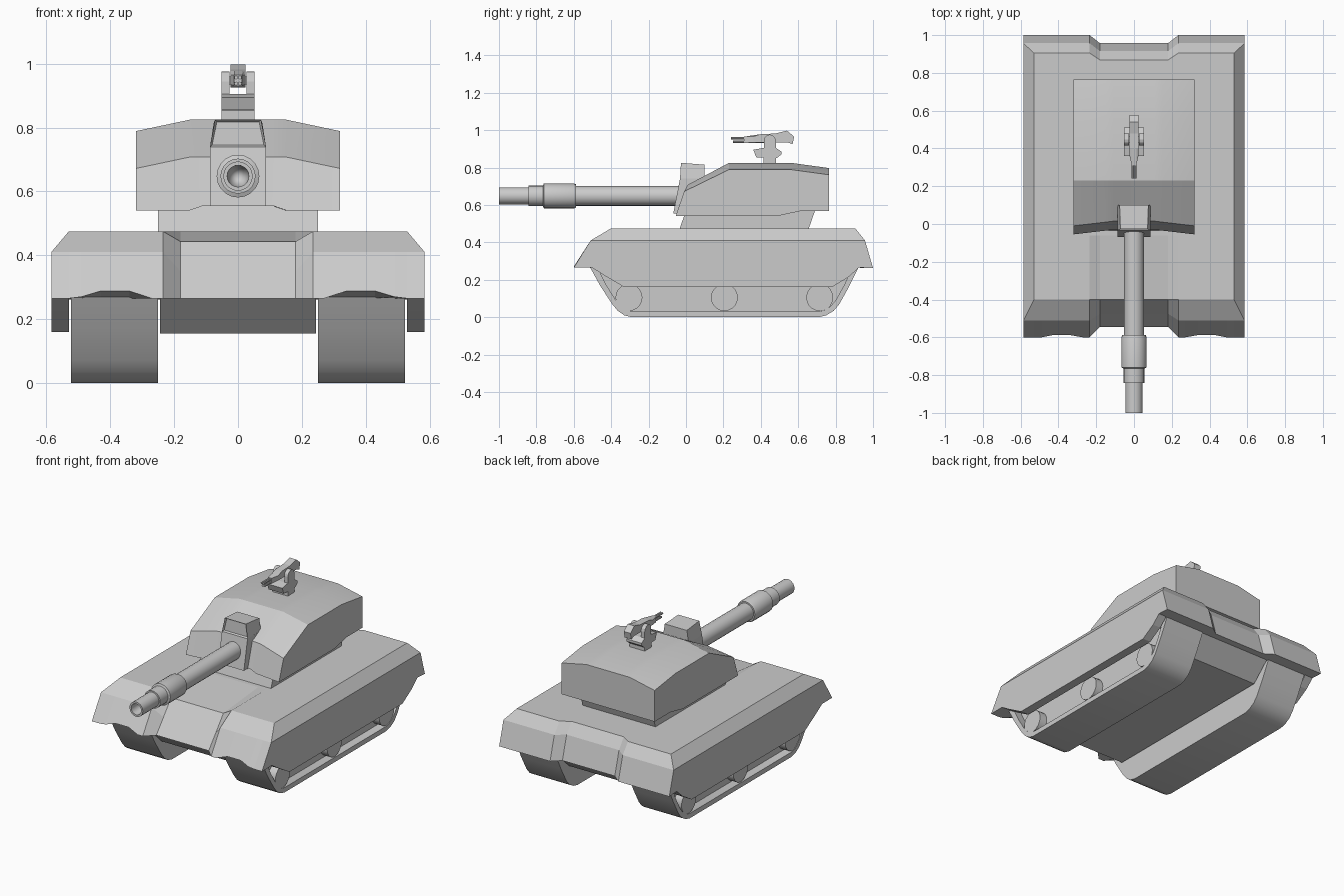
import bpy, bmesh, math


def finish(name, bm, mirror=False, smooth=None):
    bmesh.ops.remove_doubles(bm, verts=bm.verts, dist=0.0005)
    bmesh.ops.recalc_face_normals(bm, faces=bm.faces)
    me = bpy.data.meshes.new(name)
    bm.to_mesh(me)
    bm.free()
    ob = bpy.data.objects.new(name, me)
    bpy.context.collection.objects.link(ob)
    bpy.ops.object.select_all(action='DESELECT')
    ob.select_set(True)
    bpy.context.view_layer.objects.active = ob
    if smooth:
        bpy.ops.object.shade_smooth_by_angle(angle=math.radians(smooth))
    if mirror:
        ob.modifiers.new("Mirror", 'MIRROR').use_axis = (True, False, False)
    return ob


def loft(name, stations, mirror=False, smooth=None):
    """Join (x, [(y, z), ...]) sections into a closed solid."""
    bm = bmesh.new()
    rings = [[bm.verts.new((x, y, z)) for y, z in sec] for x, sec in stations]
    n = len(rings[0])
    for a, b in zip(rings, rings[1:]):
        for i in range(n):
            j = (i + 1) % n
            bm.faces.new((a[i], a[j], b[j], b[i]))
    bm.faces.new(rings[0])
    bm.faces.new(rings[-1])
    return finish(name, bm, mirror, smooth)


def prism(name, profile, x0, x1, mirror=False, smooth=None):
    return loft(name, [(x0, profile), (x1, profile)], mirror, smooth)


def symmetric(half):
    """Mirror x > 0 stations to the other side."""
    return [(-x, s) for x, s in reversed(half)] + half


def lathe(name, profile, x, z, sides=20, smooth=None):
    """Revolve (y, radius) points about an axis along y."""
    bm = bmesh.new()
    vs = [bm.verts.new((x + r, y, z)) for y, r in profile]
    es = [bm.edges.new(p) for p in zip(vs, vs[1:])]
    bmesh.ops.spin(bm, geom=vs + es, cent=(x, 0, z), axis=(0, 1, 0),
                   angle=2 * math.pi, steps=sides, use_duplicate=False)
    return finish(name, bm, False, smooth)


# hull: sections across the width, with a sunken centre panel front and rear
def hull_section(lip=0.265, front=-0.60):
    return [(front, lip), (-0.51, 0.41), (-0.40, 0.475), (-0.06, 0.475),
            (0.905, 0.475), (0.957, 0.41), (1.0, 0.262), (0.93, 0.265), (-0.50, 0.265)]


centre = [(-0.545, 0.265), (-0.475, 0.35), (-0.40, 0.443), (-0.06, 0.475),
          (0.868, 0.475), (0.915, 0.41), (0.957, 0.265), (0.90, 0.265), (-0.50, 0.265)]
outer = [(-0.60, 0.265), (-0.51, 0.41), (-0.51, 0.41), (-0.06, 0.41),
         (0.957, 0.41), (0.957, 0.41), (1.0, 0.262), (0.93, 0.265), (-0.50, 0.265)]
loft("hull", symmetric([
    (0.18, centre), (0.235, hull_section()), (0.27, hull_section()),
    (0.34, hull_section(0.288, -0.588)), (0.43, hull_section(0.288, -0.588)),
    (0.49, hull_section(0.27)), (0.53, hull_section()), (0.585, outer)]))

# belly between the tracks
prism("belly", [(-0.52, 0.27), (-0.40, 0.155), (0.80, 0.155), (0.92, 0.27)], -0.244, 0.244)

# side skirts
prism("side_skirt", [(-0.51, 0.27), (-0.44, 0.225), (-0.33, 0.16), (0.78, 0.16),
                     (0.87, 0.215), (0.93, 0.27)], 0.53, 0.585, mirror=True)

# tracks: a closed body with a raised rim around a recessed outer side
belt = [(-0.515, 0.27), (-0.46, 0.17), (-0.395, 0.07), (-0.365, 0.034), (-0.33, 0.010),
        (-0.29, 0.0), (0.71, 0.0), (0.75, 0.010), (0.79, 0.034), (0.82, 0.07),
        (0.87, 0.16), (0.925, 0.27)]
inset = [(-0.475, 0.27), (-0.425, 0.17), (-0.375, 0.09), (-0.345, 0.055), (-0.32, 0.037),
         (-0.29, 0.03), (0.71, 0.03), (0.74, 0.037), (0.77, 0.055), (0.80, 0.09),
         (0.845, 0.17), (0.89, 0.27)]
loft("track", [(0.25, belt), (0.523, belt), (0.523, inset), (0.47, inset)],
     mirror=True, smooth=35)

# road wheels
for i, y in enumerate((-0.305, 0.205, 0.715)):
    circle = [(y + 0.072 * math.cos(a * math.pi / 10), 0.105 + 0.072 * math.sin(a * math.pi / 10))
              for a in range(20)]
    prism(f"road_wheel_{i + 1}", circle, 0.46, 0.52, mirror=True, smooth=35)

# turret ring
prism("turret_ring", [(-0.035, 0.47), (0.0, 0.57), (0.69, 0.57), (0.655, 0.47)], -0.25, 0.25)


# turret with roof sloping to the sides
def turret_section(drop, front, base):
    return [(front, base), (front + 0.045, 0.708 - drop), (0.23, 0.825 - drop),
            (0.56, 0.825 - drop), (0.765, 0.797 - drop), (0.765, 0.567),
            (0.61, 0.567), (0.49, 0.541)]


loft("turret", symmetric([
    (0.11, turret_section(0, -0.03, 0.555)), (0.15, turret_section(0, -0.035, 0.541)),
    (0.32, turret_section(0.036, -0.055, 0.541))]), smooth=20)

# gun mantlet with a sight hood on top
mantlet = [(-0.068, 0.555), (-0.032, 0.74), (0.10, 0.74), (0.10, 0.555)]
prism("gun_mantlet", mantlet, -0.088, 0.088)
bm = bmesh.new()
low = [bm.verts.new((x, y, 0.739)) for x, y in
       ((-0.088, -0.032), (0.088, -0.032), (0.088, 0.10), (-0.088, 0.10))]
top = [bm.verts.new(p) for p in ((-0.072, -0.027, 0.825), (0.072, -0.027, 0.825),
                                 (0.076, 0.10, 0.815), (-0.076, 0.10, 0.815))]
bm.faces.new(low)
bm.faces.new(top)
sides = [bm.faces.new((low[i], low[(i + 1) % 4], top[(i + 1) % 4], top[i])) for i in range(4)]
bmesh.ops.recalc_face_normals(bm, faces=bm.faces)
bmesh.ops.inset_individual(bm, faces=[sides[0]], thickness=0.009, depth=0)
bmesh.ops.translate(bm, verts=sides[0].verts, vec=(0, 0.012, 0))
finish("sight_hood", bm)

# main gun with sleeve, stepped muzzle and bore
lathe("main_gun", [(0.0, 0.053), (-0.588, 0.053), (-0.588, 0.062), (-0.60, 0.067),
                   (-0.76, 0.067), (-0.765, 0.055), (-0.842, 0.055), (-0.842, 0.046),
                   (-1.0, 0.046), (-1.0, 0.034), (-0.85, 0.03), (-0.80, 0.0)],
      0, 0.648, smooth=35)

# roof gun mount: pedestal, cradle and two rounded arms
prism("roof_mount_pedestal", [(0.415, 0.81), (0.415, 0.87), (0.48, 0.87), (0.48, 0.81)],
      -0.052, 0.052)
prism("roof_mount_cradle", [(0.36, 0.895), (0.375, 0.855), (0.485, 0.85), (0.51, 0.87),
                            (0.51, 0.885), (0.48, 0.905), (0.415, 0.905)], -0.052, 0.052)
arm = [(0.448 + 0.032 * math.cos(a * math.pi / 6), 0.944 + 0.032 * math.sin(a * math.pi / 6))
       for a in range(7)] + [(0.416, 0.88), (0.48, 0.88)]
prism("roof_mount_arm", arm, 0.027, 0.052, mirror=True)

# roof gun body, pivot and barrels
body = [(0.31, 0.93), (0.31, 0.965), (0.40, 0.978), (0.48, 0.982), (0.54, 0.997),
        (0.578, 0.965), (0.57, 0.925), (0.54, 0.935)]
slim = [(0.36, 0.935), (0.36, 0.965)] + body[2:]
loft("roof_gun_body", symmetric([(0.012, body), (0.023, slim)]))
prism("roof_gun_pivot", [(0.43, 0.935), (0.43, 0.96), (0.465, 0.96), (0.465, 0.935)],
      -0.03, 0.03)
for i, (x, y, z) in enumerate(((-0.006, 0.24, 0.957), (0.006, 0.24, 0.957),
                               (-0.006, 0.25, 0.938), (0.006, 0.25, 0.938))):
    lathe(f"roof_gun_barrel_{i + 1}", [(0.33, 0.0), (0.33, 0.006), (y, 0.006), (y, 0.0)],
          x, z, sides=8)
